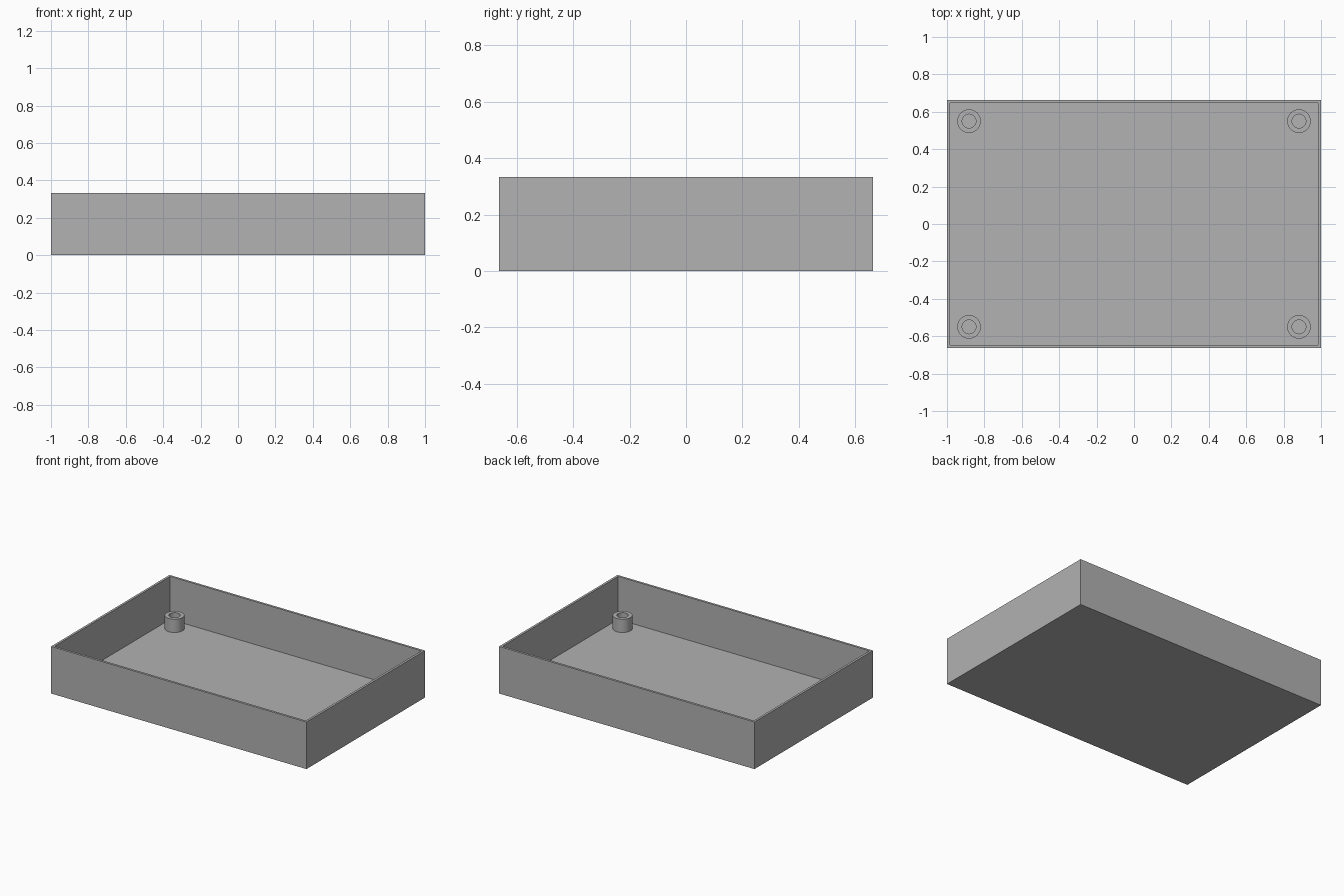
import bpy
import bmesh
from mathutils import Matrix, Vector

cube = bpy.data.objects.get("Cube")
if cube:
    bpy.data.objects.remove(cube, do_unlink=True)

WIDTH, DEPTH, HEIGHT = 2.0, 1.325, 0.333
WALL, FLOOR = 0.023, 0.029
BOSS_X, BOSS_Y, BOSS_TOP = 0.882, 0.55, 0.123
BOSS_R, HOLE_R = 0.063, 0.037

grey = bpy.data.materials.new("plain grey")
grey.use_nodes = True
colour = (0.445, 0.445, 0.445, 1)
grey.diffuse_color = colour
grey.node_tree.nodes["Principled BSDF"].inputs["Base Color"].default_value = colour


def add_object(name, bm):
    bmesh.ops.recalc_face_normals(bm, faces=bm.faces)
    mesh = bpy.data.meshes.new(name)
    bm.to_mesh(mesh)
    bm.free()
    mesh.materials.append(grey)
    obj = bpy.data.objects.new(name, mesh)
    bpy.context.collection.objects.link(obj)
    return obj


# Open tray: a block whose top is inset to the wall thickness and sunk to the floor
bm = bmesh.new()
bmesh.ops.create_cube(bm, size=1, matrix=Matrix.Translation((0, 0, HEIGHT / 2))
                      @ Matrix.Diagonal((WIDTH, DEPTH, HEIGHT, 1)))
top = max(bm.faces, key=lambda f: f.calc_center_median().z)
bmesh.ops.inset_region(bm, faces=[top], thickness=WALL)
sunk = bmesh.ops.extrude_face_region(bm, geom=[top])["geom"]
verts = [v for v in sunk if isinstance(v, bmesh.types.BMVert)]
bmesh.ops.translate(bm, verts=verts, vec=(0, 0, FLOOR - HEIGHT))
if top.is_valid:
    bmesh.ops.delete(bm, geom=[top], context='FACES_ONLY')
add_object("tray", bm)


# Hollow screw posts: a wall profile spun around the post axis
def screw_post(name, x, y):
    bm = bmesh.new()
    profile = [(HOLE_R, FLOOR), (HOLE_R, BOSS_TOP), (BOSS_R, BOSS_TOP), (BOSS_R, FLOOR)]
    points = [bm.verts.new((r, 0, z)) for r, z in profile]
    edges = [bm.edges.new(pair) for pair in zip(points, points[1:])]
    bmesh.ops.spin(bm, geom=points + edges, cent=Vector(), axis=(0, 0, 1),
                   angle=6.283185307, steps=48, use_merge=True)
    bmesh.ops.remove_doubles(bm, verts=bm.verts, dist=0.0001)
    obj = add_object(name, bm)
    obj.location = (x, y, 0)
    bpy.ops.object.select_all(action='DESELECT')
    obj.select_set(True)
    bpy.context.view_layer.objects.active = obj
    bpy.ops.object.shade_smooth_by_angle()


for side, sx in (("left", 1), ("right", -1)):
    for end, sy in (("front", -1), ("back", 1)):
        screw_post(f"{end}_{side}_screw_post", sx * BOSS_X, sy * BOSS_Y)
